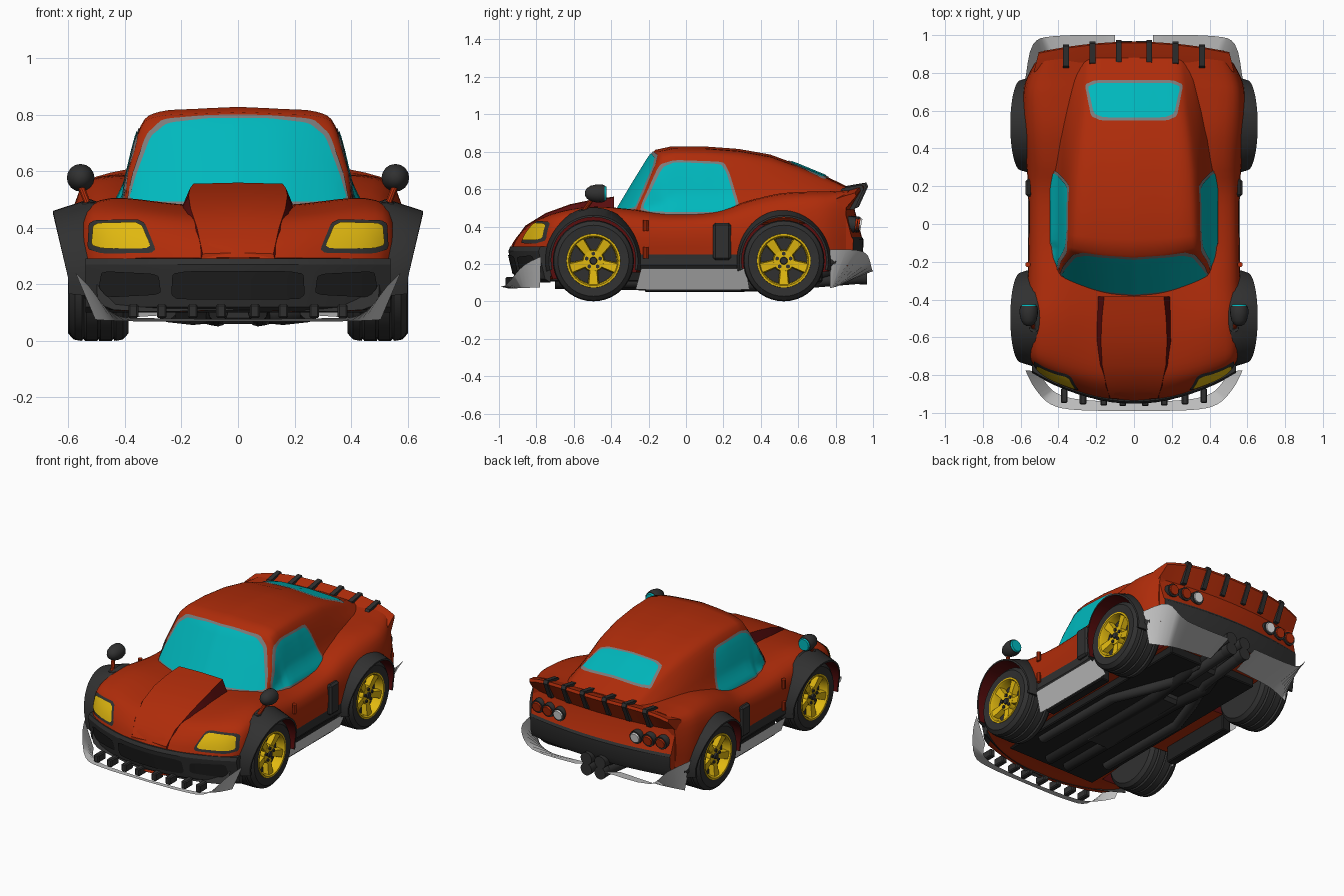
import bpy, bmesh, math
from mathutils import Vector
from mathutils.bvhtree import BVHTree

if "Cube" in bpy.data.objects:
    bpy.data.objects.remove(bpy.data.objects["Cube"])

COL = dict(red=(.43, .025, .003), dark_red=(.10, .004, .004), charcoal=(.03, .03, .03), black=(.014, .014, .014),
           silver=(.58, .58, .58), trim_grey=(.2, .2, .2), glass=(.0, .48, .51), yellow=(.75, .48, .005), white=(.8, .8, .8))
M = {}
for k, c in COL.items():
    M[k] = bpy.data.materials.new(k)
    M[k].diffuse_color = (*c, 1)


def paint(ob, mats, rule=None, angle=35):
    me = ob.data
    me.materials.clear()
    for m in mats:
        me.materials.append(M[m])
    for p in me.polygons:
        p.material_index = rule(p.center, p.normal) if rule else 0
    me.shade_smooth()
    me.set_sharp_from_angle(angle=math.radians(angle))


def finish(name, bm, mats, rule=None, recalc=True, angle=35):
    if recalc:
        bmesh.ops.recalc_face_normals(bm, faces=bm.faces[:])
    me = bpy.data.meshes.new(name)
    bm.to_mesh(me)
    bm.free()
    ob = bpy.data.objects.new(name, me)
    bpy.context.collection.objects.link(ob)
    paint(ob, mats if isinstance(mats, list) else [mats], rule, angle)
    return ob


def spline(pts, n):
    out = []
    for i in range(len(pts) - 1):
        a, b, c, d = pts[max(i - 1, 0)], pts[i], pts[i + 1], pts[min(i + 2, len(pts) - 1)]
        for k in range(n):
            t = k / n
            out.append(.5 * (2 * b + (c - a) * t + (2 * a - 5 * b + 4 * c - d) * t * t + (3 * b - a - 3 * c + d) * t ** 3))
    return out + [pts[-1]]


def loft_bm(rings, closed=True, caps=True):
    bm = bmesh.new()
    vs = [[bm.verts.new(p) for p in r] for r in rings]
    n = len(vs[0])
    for a, b in zip(vs, vs[1:]):
        for i in range(n if closed else n - 1):
            j = (i + 1) % n
            bm.faces.new((a[i], a[j], b[j], b[i]))
    if closed and caps:
        bm.faces.new(vs[0])
        bm.faces.new(vs[-1])
    return bm


def loft(name, rings, mats, rule=None, angle=35):
    return finish(name, loft_bm(rings), mats, rule, angle=angle)


def shell(halves, across, along):
    """Rings from right-hand half sections, smoothed both ways and mirrored."""
    cols = [spline(list(c), along) for c in zip(*[spline(h, across) for h in halves])]
    rings = [list(r) for r in zip(*cols)]
    return [r + [Vector((-p.x, p.y, p.z)) for p in r[-2:0:-1]] for r in rings]


def bowed(name, prof, half, k, mats, rule=None, drop=0, taper=0):
    """Sideways extrusion bent in plan, optionally drooping and narrowing at the ends."""
    xs = [half * (i / 9 - 1) for i in range(19)]
    return loft(name, [[(x * (1 - taper * max(0, y - .8)), y + k * (x / .52) ** 2, z - (drop * (x / .52) ** 4 if z > .55 else 0))
                        for y, z in prof] for x in xs], mats, rule, 25)


def strip(name, inner, outer, mat, n=4):
    rows = [spline([Vector(p) for p in e], n) for e in (inner, outer)]
    bm = loft_bm(rows, closed=False)
    bmesh.ops.solidify(bm, geom=bm.faces[:], thickness=.012)
    return finish(name, bm, mat)


def flip(pts, s):
    return [(p[0] * s, *p[1:]) for p in pts]


def lathe(name, prof, c, s, mat, n=40):
    """Spin (x offset, radius) points round the wheel axle."""
    rings = [[(s * (c[0] + x), c[1] + r * math.cos(2 * math.pi * i / n), c[2] + r * math.sin(2 * math.pi * i / n))
              for i in range(n)] for x, r in prof]
    return loft(name, rings, mat)


def cyl(name, a, b, r0, r1, mat, n=16):
    a, b = Vector(a), Vector(b)
    bm = bmesh.new()
    q = (b - a).to_track_quat('Z', 'Y').to_matrix().to_4x4()
    q.translation = (a + b) / 2
    bmesh.ops.create_cone(bm, cap_ends=True, segments=n, radius1=r0, radius2=r1, depth=(b - a).length, matrix=q)
    return finish(name, bm, mat)


def box(name, c, size, mat, bevel=.006):
    bm = bmesh.new()
    bmesh.ops.create_cube(bm, size=1)
    for v in bm.verts:
        v.co = Vector(c) + Vector([v.co[i] * size[i] for i in range(3)])
    bmesh.ops.bevel(bm, geom=bm.edges[:], offset=bevel, segments=1, affect='EDGES')
    return finish(name, bm, mat)


def pipe(name, path, r, mat, n=12):
    return loft(name, [[(x + r * math.cos(2 * math.pi * i / n), y, z + r * math.sin(2 * math.pi * i / n))
                        for i in range(n)] for x, y, z in path], mat)


def plate(name, pts, view, target, mat, off, s=1):
    """Thin rounded panel projected on to a target surface."""
    ps = [Vector(p) for p in pts]
    for _ in range(2):
        n = len(ps)
        ps = [q for i in range(n) for q in (ps[i].lerp(ps[i - 1], .11), ps[i].lerp(ps[(i + 1) % n], .11))]
    bm = bmesh.new()
    bm.faces.new([bm.verts.new((p.x, p.y, 0)) for p in ps])
    for ax in (Vector((1, 0, 0)), Vector((0, 1, 0))):
        for k in range(-50, 51):
            bmesh.ops.bisect_plane(bm, geom=bm.verts[:] + bm.edges[:] + bm.faces[:], plane_co=ax * k * .02, plane_no=ax)
    src = bmesh.new()
    src.from_mesh(target.data)
    tree = BVHTree.FromBMesh(src)
    src.free()
    to3, d = {'front': (lambda a, b: (s * a, -2, b), (0, 1, 0)), 'top': (lambda a, b: (s * a, b, 2), (0, 0, -1)),
              'side': (lambda a, b: (2 * s, a, b), (-s, 0, 0))}[view]
    d, miss = Vector(d), []
    for v in bm.verts:
        hit, nor, _, _ = tree.ray_cast(Vector(to3(v.co.x, v.co.y)), d)
        if hit is None:
            miss.append(v)
        else:
            v.co = hit + nor * (off if nor.dot(d) < 0 else -off)
    bmesh.ops.delete(bm, geom=miss, context='VERTS')
    bm.normal_update()
    bmesh.ops.reverse_faces(bm, faces=[f for f in bm.faces if f.normal.dot(d) > 0])
    return finish(name, bm, mat, recalc=False)


def sym(pts):
    return pts + [(-a, b) for a, b in reversed(pts)]


# Lower body: y, bow, width, bottom, shoulder z, crest x, crest z, centre z
ST = [(-.935, .15, .50, .11, .26, .40, .29, .295), (-.90, .14, .52, .11, .33, .43, .375, .35),
      (-.82, .10, .545, .12, .40, .45, .445, .42), (-.68, .05, .555, .13, .43, .45, .485, .45),
      (-.5, .02, .56, .15, .44, .45, .505, .465), (-.3, 0, .555, .16, .42, .44, .49, .47),
      (-.1, 0, .55, .16, .41, .44, .465, .47), (.15, 0, .55, .16, .42, .44, .475, .47),
      (.33, 0, .565, .16, .44, .47, .53, .52), (.5, 0, .582, .16, .47, .48, .57, .56),
      (.68, -.01, .582, .16, .49, .49, .58, .585), (.8, -.03, .565, .17, .49, .48, .58, .595),
      (.90, -.045, .52, .20, .49, .46, .585, .60)]
halves = [[Vector((x, y + bow * (x / .52) ** 2, z)) for x, z in
           ((0, zb), (w - .06, zb), (w, zb + .09), (w * .99, zs), (xf, zf), (xf * .5, (zf + zc) / 2), (0, zc))]
          for y, bow, w, zb, zs, xf, zf, zc in ST]
bm = loft_bm(shell(halves, 4, 4))
bmesh.ops.bisect_plane(bm, geom=bm.verts[:] + bm.edges[:] + bm.faces[:], plane_co=(0, 0, .25), plane_no=(0, 0, 1))
body = finish('body', bm, 'red')

# Wheel wells cut from the body
WHEELS = ((-.495, .492, 'front'), (.523, .497, 'rear'))
cutters = []
for wy, wx, _ in WHEELS:
    for s in (1, -1):
        c = cyl('well_cutter', (s * .35, wy, .217), (s * .8, wy, .217), .236, .236, 'dark_red', 40)
        c.hide_render = True
        cutters.append(c)
        mod = body.modifiers.new('well', 'BOOLEAN')
        mod.operation, mod.object = 'DIFFERENCE', c
dg = bpy.context.evaluated_depsgraph_get()
cut = bpy.data.meshes.new_from_object(body.evaluated_get(dg))
body.modifiers.clear()
body.data = cut
for c in cutters:
    bpy.data.objects.remove(c)


def body_rule(c, n):
    if any(math.hypot(c.y - wy, c.z - .217) < .2375 for wy, _, _ in WHEELS) and abs(c.x) > .345:
        return 1
    return 2 if c.z < .25 and n.z > (-.95 if c.y < -.6 else -.6) else 0


paint(body, ['red', 'dark_red', 'charcoal'], body_rule)

# Cabin: y, bow, base width, waist x, waist z, shoulder x, shoulder z, centre z
CS = [(-.385, .10, .42, .41, .44, .39, .455, .46), (-.28, .09, .42, .405, .50, .385, .605, .635),
      (-.20, .08, .42, .403, .52, .355, .72, .765), (-.165, .06, .42, .40, .55, .347, .75, .81),
      (-.08, .03, .42, .395, .57, .345, .76, .828), (.1, 0, .42, .395, .57, .342, .757, .828),
      (.28, 0, .42, .393, .57, .335, .74, .815), (.45, 0, .415, .385, .57, .32, .71, .785),
      (.6, 0, .40, .37, .55, .30, .665, .73), (.75, 0, .37, .34, .55, .285, .62, .668),
      (.88, 0, .34, .32, .53, .27, .575, .605)]
halves = [[Vector((x, y + bow * (x / .4) ** 2, z)) for x, z in
           ((0, .42), (wb, .42), (wm, zm), (wt, zt), (wt * .81, zt + .74 * (zc - zt)), (wt * .42, zc - .1 * (zc - zt)), (0, zc))]
          for y, bow, wb, wm, zm, wt, zt, zc in CS]
cabin = loft('cabin', shell(halves, 4, 1), 'red', angle=50)

# Windows with grey surrounds
for mat, off, g in (('trim_grey', .004, .016), ('glass', .007, 0)):
    nm = 'window_trim' if g else 'window'
    plate('windscreen_' + nm, sym([(.385 + g * .6, .49 - g), (.358 + g, .585), (.308 + g, .72 + g * .6), (.25 + g, .768 + g), (.1, .785 + g * .8)]),
          'front', cabin, mat, off)
    plate('rear_' + nm, sym([(.207 + g, .562 - g), (.247 + g, .745 + g)]), 'top', cabin, mat, off)
    for s in (1, -1):
        plate('side_' + nm, [(-.245 - g, .475 - g * .8), (-.125 - g, .715 + g), (-.06, .742 + g * .8), (.185 + g, .732 + g * .8),
                             (.215 + g, .69), (.27 + g, .51), (.24 + g, .475 - g * .8)], 'side', cabin, mat, off, s)

# Hood scoop with dark sides
SC = [(-.925, .14, .125, .26, .308), (-.86, .175, .145, .33, .40), (-.75, .21, .168, .39, .468),
      (-.62, .225, .175, .41, .515), (-.5, .22, .17, .42, .54), (-.385, .215, .158, .42, .556)]
loft('hood_scoop', [[(-xo, y, zb), (-xi, y, zt), (0, y, zt + .004), (xi, y, zt), (xo, y, zb)] for y, xo, xi, zb, zt in SC],
     ['red', 'dark_red'], lambda c, n: 1 if abs(n.x) > .45 else 0, 25)

# Front bumper, grille openings, splitter and its struts
bumper = bowed('front_bumper', [(-.885, .292), (-.94, .292), (-.95, .27), (-.945, .245), (-.915, .12), (-.885, .10)], .54, .15, 'charcoal')
plate('centre_grille', sym([(.215, .148), (.235, .165), (.23, .248)]), 'front', bumper, 'black', .006)
for s in (1, -1):
    plate('side_grille', [(.27, .165), (.46, .155), (.49, .19), (.48, .248), (.28, .238)], 'front', bumper, 'black', .006, s)
    strip('front_splitter', flip([(0, -.945, .068), (.28, -.93, .068), (.40, -.90, .07), (.46, -.85, .072), (.505, -.78, .075)], s),
          flip([(0, -.99, .078), (.30, -.985, .08), (.44, -.955, .095), (.525, -.87, .19), (.575, -.775, .24)], s), 'silver')
    for x in (.06, .16, .27, .37):
        box('splitter_strut', (s * x, -.925 + .12 * x * x, .105), (.035, .08, .05), 'charcoal')

    # Headlights
    plate('headlight_frame', [(.525, .425), (.53, .325), (.48, .308), (.285, .31), (.335, .428)], 'front', body, 'charcoal', .004, s)
    plate('headlight', [(.508, .413), (.513, .337), (.475, .325), (.303, .325), (.343, .415)], 'front', body, 'yellow', .009, s)

    # Rear and side skirts
    strip('rear_skirt', flip([(.10, .83, .10), (.35, .82, .085), (.47, .79, .075), (.53, .77, .07)], s),
          flip([(.10, 1.0, .165), (.42, .995, .17), (.535, .95, .265), (.575, .77, .278)], s), 'silver')
    strip('side_skirt', flip([(.56, -.24, .175), (.56, .32, .175)], s), flip([(.505, -.27, .062), (.505, .34, .062)], s), 'silver', 1)
    box('sill', (s * .47, .04, .105), (.06, .52, .11), 'black')
    box('side_vent', (s * .556, .192, .32), (.036, .095, .20), 'charcoal', .012)
    for z in (.26, .405):
        cyl('door_hinge', (s * .562, -.215, z - .03), (s * .562, -.215, z + .03), .014, .014, 'red', 10)

    # Door mirrors on stalks
    cyl('mirror_base', (s * .53, -.55, .455), (s * .53, -.55, .49), .03, .022, 'charcoal')
    cyl('mirror_stalk', (s * .53, -.55, .48), (s * .557, -.50, .55), .012, .012, 'red', 10)
    rows = [(-.54, .012), (-.53, .028), (-.51, .041), (-.475, .049), (-.45, .048), (-.435, .044)]
    loft('mirror_housing', [[(s * .557 + r * math.cos(i * math.pi / 8), y, .577 + r * math.sin(i * math.pi / 8)) for i in range(16)]
                            for y, r in rows], 'charcoal')
    cyl('mirror_glass', (s * .557, -.436, .577), (s * .557, -.425, .577), .041, .036, 'glass')

    # Tail lamps, spoiler ribs
    for x, mat in ((.45, 'red'), (.365, 'red'), (.28, 'white')):
        y = .925 - .05 * (x / .52) ** 2
        cyl('lamp_ring', (s * x, y - .03, .415), (s * x, y + .018, .41), .042, .042, 'charcoal')
        cyl('tail_lamp', (s * x, y, .415), (s * x, y + .027, .41), .035, .031, mat)
    for x in (.08, .22, .36):
        d = -.05 * (x / .52) ** 2
        loft('spoiler_rib', [[(s * x + h, y + d, z - .1 * x * x) for y, z in ((.84, .59), (.86, .618), (.965, .636), (.975, .615), (.925, .505), (.88, .505))]
                             for h in (-.015, .015)], 'charcoal', angle=20)

    # Underbody pipes and tail pipes
    pipe('exhaust_pipe', [(s * .25, -.55, .11), (s * .25, .1, .10), (s * .16, .35, .09), (s * .06, .6, .10), (s * .05, .96, .13)], .034, 'charcoal')
    pipe('inner_pipe', [(s * .07, -.7, .10), (s * .07, .3, .085), (s * .1, .55, .09), (s * .05, .8, .17), (s * .05, .95, .20)], .034, 'black')
    for z in (.13, .20):
        cyl('tail_pipe_tip', (s * .05, .91, z), (s * .05, .968, z), .038, .04, 'charcoal')

    # Wheels and flared arches
    for wy, wx, nm in WHEELS:
        c = (wx, wy, .217)
        lathe(nm + '_tyre', [(-.105, .13), (-.105, .19), (-.085, .212), (-.06, .217), (-.053, .206), (-.045, .217), (-.006, .217), (0, .206),
                             (.006, .217), (.045, .217), (.053, .206), (.06, .217), (.085, .212), (.105, .19), (.10, .14), (.02, .135)], c, s, 'charcoal')
        lathe(nm + '_rim', [(.02, .122), (.09, .126), (.104, .133), (.104, .143), (.09, .147), (.02, .145)], c, s, 'yellow')
        lathe(nm + '_brake_disc', [(.0, .125), (.045, .125)], c, s, 'charcoal')
        lathe(nm + '_hub', [(.045, .06), (.085, .055)], c, s, 'yellow', 20)
        lathe(nm + '_hub_cap', [(.08, .022), (.095, .018)], c, s, 'charcoal', 12)
        for i in range(5):
            a = math.radians(54 + 72 * i)
            u, t = Vector((0, math.cos(a), math.sin(a))), Vector((0, -math.sin(a), math.cos(a)))
            o = Vector((s * wx, wy, .217))
            loft(nm + '_spoke', [[o + u * r + t * w * p + Vector((s * x, 0, 0)) for p, x in ((-1, x0), (1, x0), (.8, x1), (-.8, x1))]
                                 for r, w, x0, x1 in ((.03, .02, .045, .08), (.132, .031, .06, .095))], 'yellow')
            b = o + (u * -.038)
            cyl(nm + '_lug', b + Vector((s * .08, 0, 0)), b + Vector((s * .093, 0, 0)), .011, .011, 'charcoal', 6)
        rings = []
        for i in range(29):
            a = math.radians(-12 + 204 * i / 28)
            co, si = math.cos(a), math.sin(a)
            xo = .60 + .055 * max(0, si)
            rings.append([(s * x, wy + ry * co, .217 + rz * si) for x, ry, rz in
                          ((.525, .262, .285), (xo, .238, .243), (xo, .226, .233), (.46, .226, .233), (.46, .25, .262))])
        loft(nm + '_arch', rings, ['charcoal', 'dark_red'],
             lambda p, n, wy=wy: 1 if (p.y - wy) * n.y + (p.z - .217) * n.z < -.15 else 0)

# Tail panel with ducktail lip and dark lower band
bowed('tail_panel', [(.86, .59), (.89, .602), (.958, .622), (.965, .605), (.902, .49), (.94, .345), (.95, .33), (.945, .24), (.92, .19), (.84, .19)],
      .545, -.05, ['red', 'charcoal'], lambda c, n: 1 if c.z < .338 and n.z > -.9 and abs(c.x) < .54 else 0, .035, .45)

# Chassis floor and gearbox
box('chassis_floor', (0, -.02, .135), (.64, 1.5, .06), 'black')
box('gearbox', (0, .0, .1), (.2, .7, .08), 'charcoal', .02)
box('rear_axle_case', (0, .62, .14), (.22, .22, .1), 'charcoal', .02)

for m in bpy.data.materials:
    if m.users and not m.is_grease_pencil:
        m.use_nodes = True
        m.node_tree.nodes["Principled BSDF"].inputs["Base Color"].default_value = m.diffuse_color
